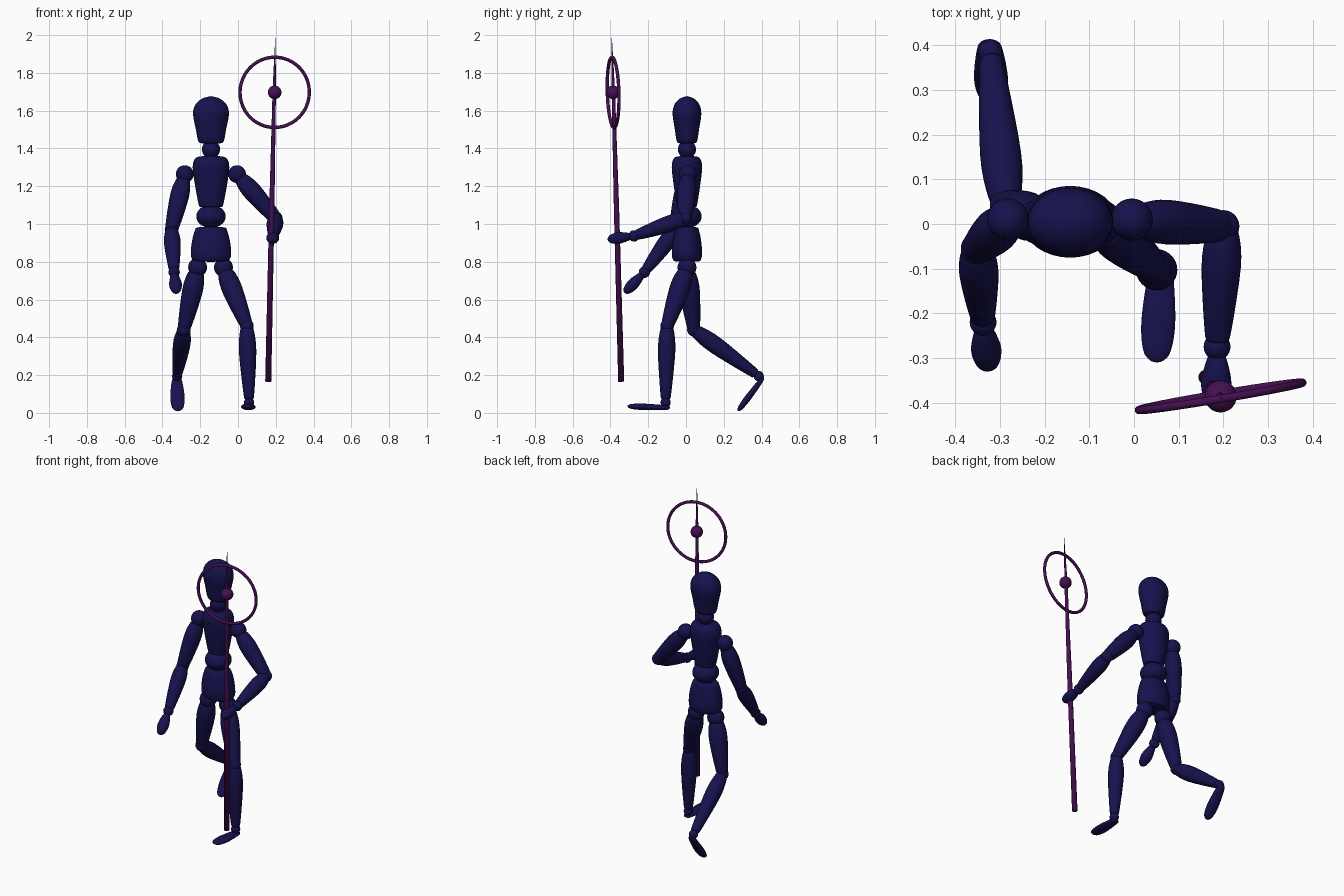
import bpy, bmesh, math
from mathutils import Vector as V

if "Cube" in bpy.data.objects:
    bpy.data.objects.remove(bpy.data.objects["Cube"])


def material(name, col):
    m = bpy.data.materials.new(name)
    m.diffuse_color = (*col, 1)
    m.use_nodes = True
    m.node_tree.nodes["Principled BSDF"].inputs["Base Color"].default_value = m.diffuse_color
    return m


NAVY = material("navy", (0.008, 0.006, 0.075))
PLUM = material("plum", (0.06, 0.005, 0.085))


def smooth(profile, n=4):
    # Catmull-Rom refinement of a (t, radius) profile
    p = [profile[0]] + profile + [profile[-1]]
    out = []
    for i in range(1, len(p) - 2):
        for k in range(n):
            u = k / n
            out.append(tuple(
                0.5 * (2 * b + (c - a) * u + (2 * a - 5 * b + 4 * c - d) * u * u
                       + (3 * b - a - 3 * c + d) * u ** 3)
                for a, b, c, d in zip(p[i - 1], p[i], p[i + 1], p[i + 2])))
    return out + [profile[-1]]


def lathe(name, a, b, profile, depth=1.0, mat=NAVY, seg=32, refine=True):
    # elliptical body of revolution from a to b; profile holds (t, half width)
    a, b = V(a), V(b)
    d = b - a
    n = d.normalized()
    ux = (V((1, 0, 0)) - n * n.x).normalized()
    uy = n.cross(ux)
    bm = bmesh.new()
    rings = []
    for t, r in (smooth(profile) if refine else profile):
        r = max(r, 0)
        rings.append([bm.verts.new(a + d * t + ux * r * math.cos(w) + uy * r * depth * math.sin(w))
                      for w in (2 * math.pi * i / seg for i in range(seg))])
    for p, q in zip(rings, rings[1:]):
        for i in range(seg):
            j = (i + 1) % seg
            bm.faces.new((p[i], p[j], q[j], q[i]))
    bmesh.ops.remove_doubles(bm, verts=bm.verts, dist=1e-5)
    bmesh.ops.recalc_face_normals(bm, faces=bm.faces)
    me = bpy.data.meshes.new(name)
    bm.to_mesh(me)
    bm.free()
    me.materials.append(mat)
    for f in me.polygons:
        f.use_smooth = True
    ob = bpy.data.objects.new(name, me)
    bpy.context.collection.objects.link(ob)
    return ob


def ball(name, c, r, mat=NAVY, scale=(1, 1, 1)):
    bpy.ops.mesh.primitive_uv_sphere_add(segments=32, ring_count=16, radius=r, location=c)
    ob = bpy.context.object
    ob.name = name
    ob.scale = scale
    ob.data.materials.append(mat)
    bpy.ops.object.shade_smooth()


def limb(name, a, b, r0, rm, r1):
    lathe(name, a, b, [(0, 0), (0.015, r0 * 0.65), (0.08, r0), (0.35, rm),
                       (0.9, r1), (0.985, r1 * 0.7), (1, 0)])


# Head, neck and torso
X, Y = -0.143, 0.005
lathe("head", (X, Y, 1.425), (X, Y, 1.677),
      [(0, 0), (0.01, 0.05), (0.06, 0.068), (0.3, 0.08), (0.62, 0.095),
       (0.82, 0.083), (0.95, 0.046), (1, 0)], 0.8)
ball("neck", (X, Y, 1.395), 0.048)
lathe("chest", (X, Y, 1.085), (X, Y, 1.36),
      [(0, 0), (0.02, 0.055), (0.08, 0.066), (0.45, 0.085), (0.78, 0.097),
       (0.94, 0.086), (0.99, 0.06), (1, 0)], 0.83)
ball("waist", (X, Y, 1.04), 0.078, scale=(1, 1, 0.78))
lathe("pelvis", (X, Y, 0.80), (X, Y, 0.985),
      [(0, 0), (0.01, 0.08), (0.07, 0.099), (0.25, 0.107), (0.6, 0.1),
       (0.9, 0.085), (0.985, 0.07), (1, 0)], 0.75)

# Arms: shoulder, elbow, wrist, fingertip
arms = {
    "free": [(-0.282, 0.01, 1.264), (-0.352, -0.055, 0.97), (-0.338, -0.22, 0.745), (-0.326, -0.325, 0.635)],
    "holding": [(-0.005, 0.01, 1.264), (0.2, -0.005, 1.03), (0.186, -0.275, 0.937), (0.183, -0.415, 0.918)],
}
for side, (s, e, w, h) in arms.items():
    ball(side + "_shoulder", s, 0.047)
    limb(side + "_upper_arm", V(s).lerp(V(e), 0.07), e, 0.04, 0.05, 0.038)
    ball(side + "_elbow", e, 0.036)
    limb(side + "_forearm", e, V(e).lerp(V(w), 0.96), 0.037, 0.044, 0.03)
    ball(side + "_wrist", w, 0.03)
    lathe(side + "_hand", V(w).lerp(V(h), 0.08), h,
          [(0, 0), (0.03, 0.015), (0.2, 0.025), (0.55, 0.034), (0.85, 0.026), (0.97, 0.012), (1, 0)],
          0.9)

# Legs: hip, knee, ankle, heel, toe
legs = {
    "front": [(-0.077, 0.005, 0.77), (0.047, -0.1, 0.46), (0.059, -0.108, 0.055),
              (0.061, -0.085, 0.027), (0.05, -0.31, 0.035)],
    "back": [(-0.214, 0.005, 0.77), (-0.287, 0.042, 0.44), (-0.322, 0.385, 0.195),
             (-0.324, 0.41, 0.188), (-0.318, 0.275, 0.01)],
}
for side, (h, k, a, heel, toe) in legs.items():
    ball(side + "_hip", h, 0.05)
    limb(side + "_thigh", V(h).lerp(V(k), 0.06), k, 0.046, 0.054, 0.037)
    ball(side + "_knee", k, 0.036)
    limb(side + "_shin", k, V(k).lerp(V(a), 0.97), 0.038, 0.046, 0.029)
    ball(side + "_ankle", a, 0.027)
    lathe(side + "_foot", heel, toe,
          [(0, 0), (0.02, 0.018), (0.15, 0.029), (0.6, 0.038), (0.88, 0.031), (0.98, 0.015), (1, 0)],
          0.45)

# Staff with spike, ball and ring
bottom, tip = V((0.16, -0.343, 0.165)), V((0.198, -0.393, 2.0))
hub = V((0.194, -0.386, 1.697))
lathe("staff", bottom, tip,
      [(0, 0), (0, 0.016), (0.5, 0.014), (0.835, 0.009), (0.9, 0.006), (1, 0)],
      mat=PLUM, seg=20, refine=False)
ball("staff_ball", hub, 0.036, PLUM)
bpy.ops.mesh.primitive_torus_add(location=hub, major_radius=0.186, minor_radius=0.009,
                                 major_segments=64, minor_segments=12)
ring = bpy.context.object
ring.name = "staff_ring"
axis = (tip - bottom).normalized()
ring.rotation_euler = axis.cross(V((0.986, 0.165, 0))).to_track_quat('Z', 'Y').to_euler()
ring.data.materials.append(PLUM)
bpy.ops.object.shade_smooth()
